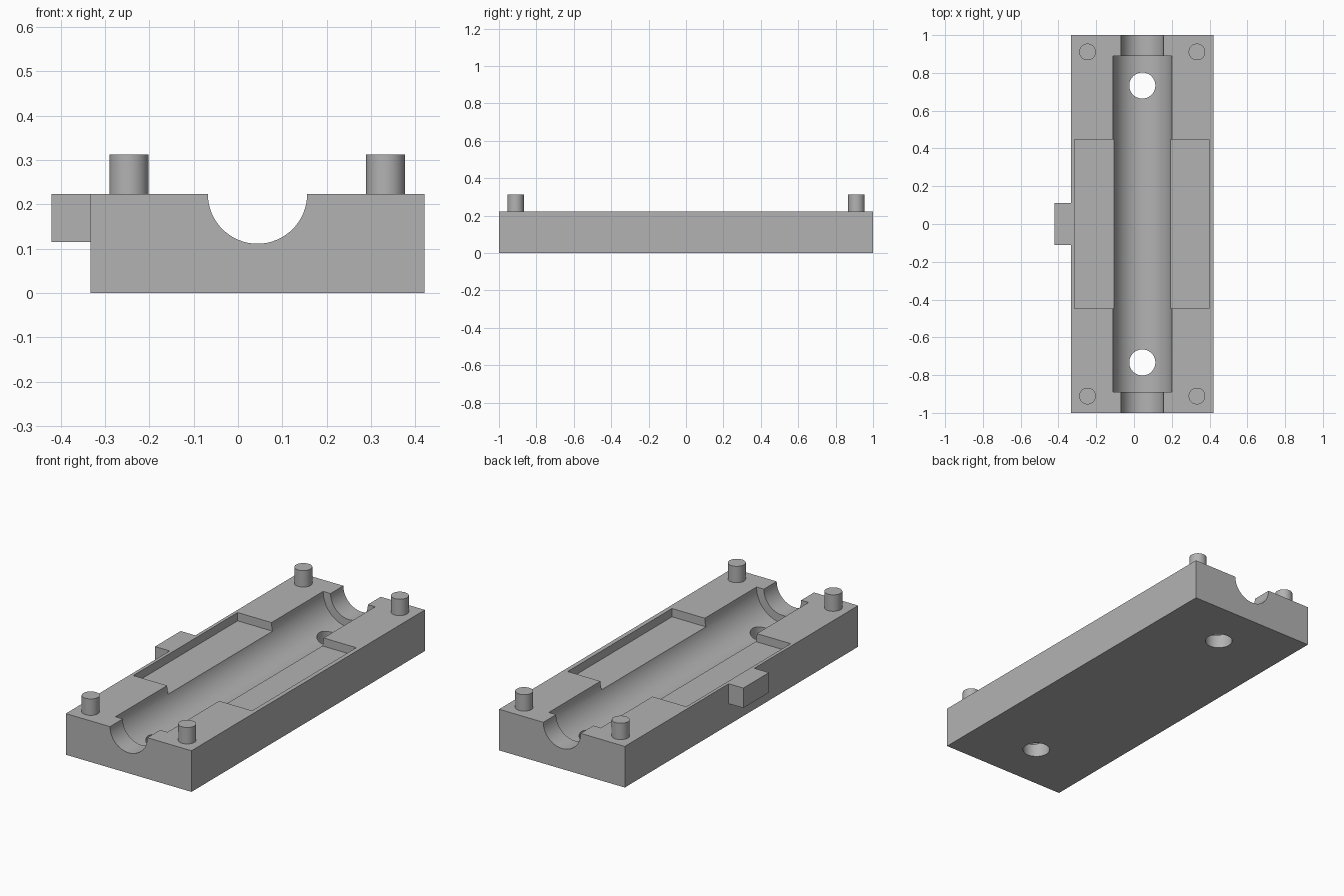
import bpy
import math

cube = bpy.data.objects.get("Cube")
if cube:
    bpy.data.objects.remove(cube, do_unlink=True)

grey = bpy.data.materials.new("plain_grey")
grey.use_nodes = True
colour = (0.45, 0.45, 0.45, 1)
grey.diffuse_color = colour
grey.node_tree.nodes["Principled BSDF"].inputs["Base Color"].default_value = colour

TOP = 0.223      # upper face of the block
AXIS = 0.044     # x of the channel centreline


def box(name, x, y, z):
    """Box spanning the given (low, high) ranges."""
    spans = (x, y, z)
    bpy.ops.mesh.primitive_cube_add(size=1, location=[(a + b) / 2 for a, b in spans])
    ob = bpy.context.object
    ob.name = name
    ob.scale = [b - a for a, b in spans]
    bpy.ops.object.transform_apply(location=False, rotation=False, scale=True)
    ob.data.materials.append(grey)
    return ob


def cylinder(name, radius, length, centre, along_y=False):
    bpy.ops.mesh.primitive_cylinder_add(
        vertices=64, radius=radius, depth=length, location=centre,
        rotation=(math.pi / 2 if along_y else 0, 0, 0))
    ob = bpy.context.object
    ob.name = name
    ob.data.materials.append(grey)
    return ob


def combine(target, tool, operation):
    """Apply a boolean and discard the tool."""
    mod = target.modifiers.new(tool.name, "BOOLEAN")
    mod.operation = operation
    mod.solver = "EXACT"
    mod.object = tool
    bpy.context.view_layer.objects.active = target
    bpy.ops.object.modifier_apply(modifier=mod.name)
    bpy.data.objects.remove(tool, do_unlink=True)


def smooth(ob):
    bpy.ops.object.select_all(action="DESELECT")
    ob.select_set(True)
    bpy.context.view_layer.objects.active = ob
    bpy.ops.object.shade_smooth_by_angle(angle=math.radians(30))


# Main block with its side tab
block = box("mould_block", (-0.333, 0.421), (-1, 1), (0, TOP))
combine(block, box("side_tab", (-0.421, -0.32), (-0.11, 0.11), (0.115, TOP)), "UNION")

# Shallow central recess
combine(block, box("recess_cutter", (-0.315, 0.397), (-0.447, 0.447), (0.178, 0.4)),
        "DIFFERENCE")

# Narrow end channel, then the wider inner channel
for name, radius, length in (("end_channel", 0.112, 2.2), ("inner_channel", 0.156, 1.78)):
    combine(block, cylinder(name, radius, length, (AXIS, 0, TOP), True), "DIFFERENCE")

# Holes through the floor
for side in (-1, 1):
    combine(block, cylinder("floor_hole", 0.069, 0.6, (AXIS, side * 0.733, 0.1)), "DIFFERENCE")
smooth(block)

# Corner locating pegs
for end, y in (("front", -0.911), ("back", 0.911)):
    for side, x in (("right", -0.246), ("left", 0.333)):
        low, high = TOP - 0.02, 0.312
        smooth(cylinder(f"{end}_{side}_peg", 0.044, high - low, (x, y, (low + high) / 2)))
